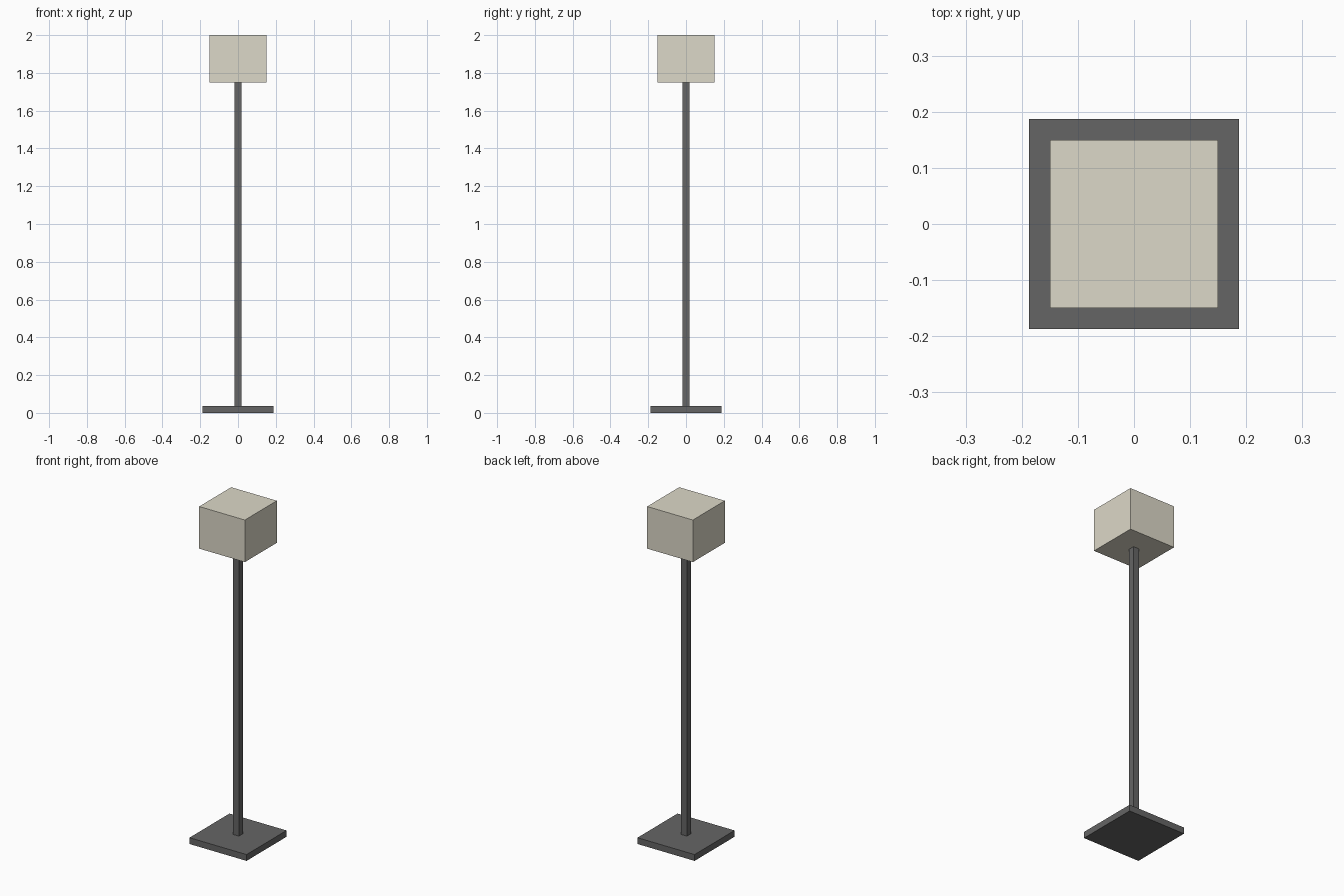
import bpy

if "Cube" in bpy.data.objects:
    bpy.data.objects.remove(bpy.data.objects["Cube"])


def material(name, rgb):
    mat = bpy.data.materials.new(name)
    mat.diffuse_color = (*rgb, 1.0)
    mat.use_nodes = True
    mat.node_tree.nodes["Principled BSDF"].inputs["Base Color"].default_value = mat.diffuse_color
    return mat


def box(name, width, z0, z1, mat=None):
    """Square box centred on the z axis, from height z0 to z1."""
    bpy.ops.mesh.primitive_cube_add(size=1, location=(0, 0, (z0 + z1) / 2))
    obj = bpy.context.object
    obj.name = name
    obj.scale = (width, width, z1 - z0)
    bpy.ops.object.transform_apply(location=False, rotation=False, scale=True)
    if mat:
        obj.data.materials.append(mat)
    return obj


dark = material("dark_metal", (0.13, 0.13, 0.13))
cream = material("cream_shade", (0.72, 0.69, 0.58))

# Flat square foot
box("base", 0.375, 0.0, 0.0375, dark)
# Slim square pole
box("pole", 0.0375, 0.0375, 1.75, dark)
# Closed box lampshade
box("lampshade", 0.30, 1.75, 2.0, cream)
